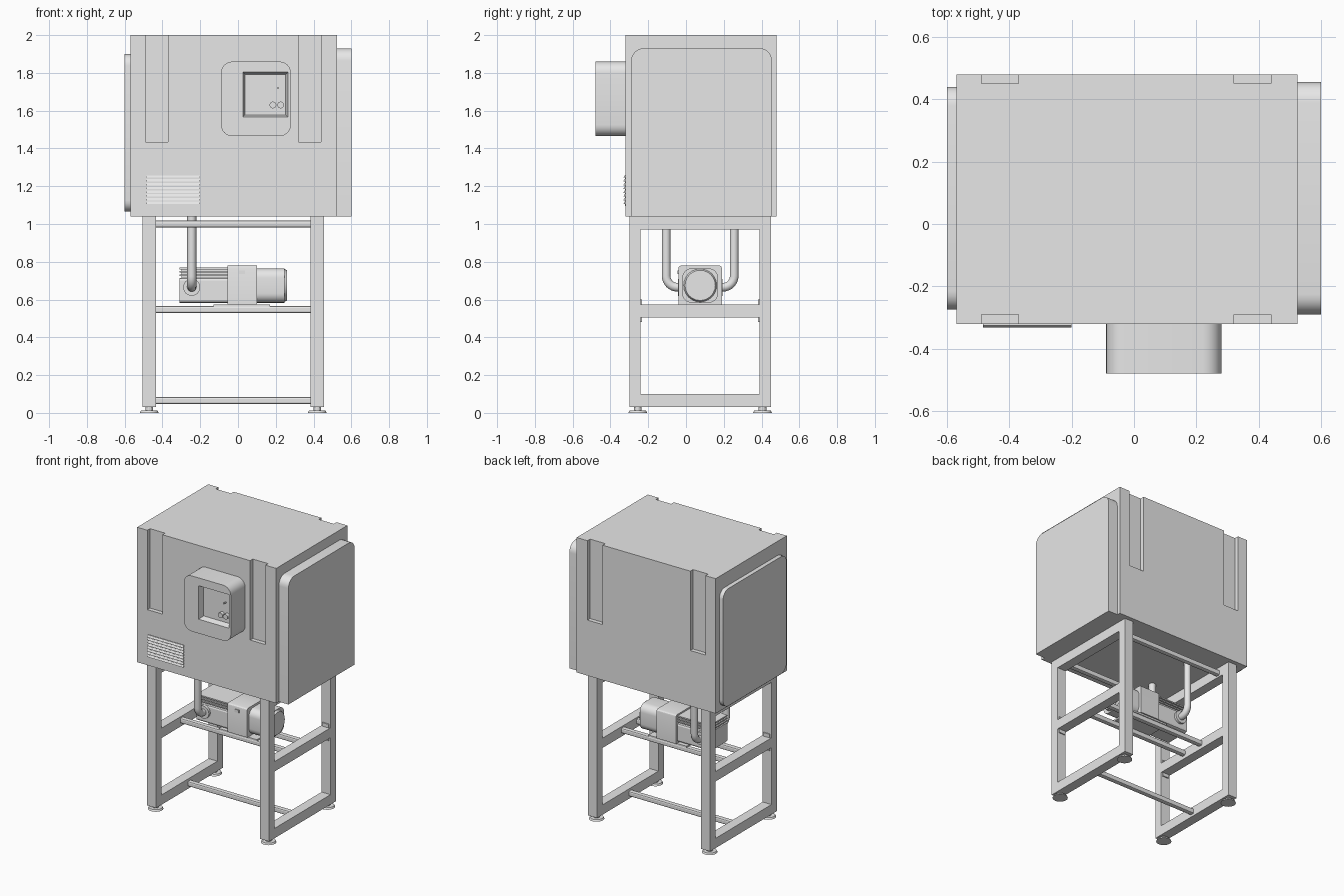
import bpy, bmesh, math
from mathutils import Vector, Matrix

if "Cube" in bpy.data.objects:
    bpy.data.objects.remove(bpy.data.objects["Cube"], do_unlink=True)

GREY = (0.8, 0.8, 0.8, 1)
metal = bpy.data.materials.new("light_grey_metal")
metal.use_nodes = True
metal.diffuse_color = GREY
metal.node_tree.nodes["Principled BSDF"].inputs["Base Color"].default_value = GREY


def finish(name, bm, smooth=False):
    bmesh.ops.recalc_face_normals(bm, faces=bm.faces)
    mesh = bpy.data.meshes.new(name)
    bm.to_mesh(mesh)
    bm.free()
    ob = bpy.data.objects.new(name, mesh)
    bpy.context.collection.objects.link(ob)
    mesh.materials.append(metal)
    if smooth:
        activate(ob)
        bpy.ops.object.shade_smooth_by_angle(angle=math.radians(25))
    return ob


def activate(ob):
    bpy.ops.object.select_all(action='DESELECT')
    ob.select_set(True)
    bpy.context.view_layer.objects.active = ob


def box(name, x, y, z):
    """Box given by its (low, high) range on each axis."""
    bm = bmesh.new()
    bmesh.ops.create_cube(bm, size=1)
    for v in bm.verts:
        v.co = Vector([(r[0] + r[1]) / 2 + c * (r[1] - r[0])
                       for r, c in zip((x, y, z), v.co)])
    return finish(name, bm)


def rounded(name, axis, along, across, z, radius, base_radius=None, steps=6):
    """Rounded rectangle standing upright, extruded along x or y."""
    low = radius if base_radius is None else base_radius
    corners = [(across[1], z[1], radius, -1, -1), (across[0], z[1], radius, 1, -1),
               (across[0], z[0], low, 1, 1), (across[1], z[0], low, -1, 1)]
    points = []
    for k, (u, w, r, su, sw) in enumerate(corners):
        count = steps if r > 0 else 0
        for i in range(count + 1):
            a = math.pi / 2 * (k + i / max(count, 1))
            points.append((u + r * (su + math.cos(a)), w + r * (sw + math.sin(a))))
    bm = bmesh.new()
    verts = [bm.verts.new((along[0], u, w) if axis == 'x' else (u, along[0], w))
             for u, w in points]
    face = bm.faces.new(verts)
    new = bmesh.ops.extrude_face_region(bm, geom=[face])["geom"]
    depth = along[1] - along[0]
    shift = (depth, 0, 0) if axis == 'x' else (0, depth, 0)
    bmesh.ops.translate(bm, vec=shift, verts=[g for g in new if isinstance(g, bmesh.types.BMVert)])
    return finish(name, bm, steps > 2)


def cylinder(name, axis, centre, r, length, r2=None, sides=24):
    bm = bmesh.new()
    bmesh.ops.create_cone(bm, cap_ends=True, segments=sides, radius1=r,
                          radius2=r if r2 is None else r2, depth=length)
    turn = {'x': Matrix.Rotation(math.pi / 2, 4, 'Y'),
            'y': Matrix.Rotation(math.pi / 2, 4, 'X'), 'z': Matrix()}[axis]
    bmesh.ops.transform(bm, matrix=Matrix.Translation(centre) @ turn, verts=bm.verts)
    return finish(name, bm, True)


def cut(ob, cutter):
    activate(ob)
    mod = ob.modifiers.new("cut", 'BOOLEAN')
    mod.operation = 'DIFFERENCE'
    mod.solver = 'EXACT'
    mod.object = cutter
    bpy.ops.object.modifier_apply(modifier=mod.name)
    bpy.data.objects.remove(cutter, do_unlink=True)


# Cabinet with four vertical slots open at the top
cabinet = box("cabinet", (-0.57, 0.525), (-0.32, 0.48), (1.04, 2.0))
for x in ((-0.49, -0.37), (0.32, 0.44)):
    for y in ((-0.4, -0.29), (0.45, 0.56)):
        cut(cabinet, box("slot_cutter", x, y, (1.435, 2.1)))

# Door and opposite side panel
rounded("door", 'x', (0.525, 0.6), (-0.29, 0.455), (1.04, 1.93), 0.065, 0)
rounded("side_panel", 'x', (-0.6, -0.57), (-0.275, 0.44), (1.065, 1.9), 0.06)

# Control box with a tapered recess, knobs and a small switch
control = rounded("control_box", 'y', (-0.48, -0.32), (-0.09, 0.28), (1.465, 1.86), 0.06)
recess = box("recess_cutter", (0.02, 0.27), (-0.5, -0.44), (1.56, 1.81))
for v in recess.data.vertices:
    if v.co.y > -0.47:
        v.co.x = 0.145 + (v.co.x - 0.145) * 0.86
        v.co.z = 1.685 + (v.co.z - 1.685) * 0.86
cut(control, recess)
for x in (0.185, 0.226):
    cylinder("control_knob", 'y', (x, -0.45, 1.63), 0.018, 0.03, sides=16)
cylinder("control_switch", 'y', (0.212, -0.45, 1.72), 0.005, 0.025, sides=10)

# Louvred vent
box("vent_plate", (-0.485, -0.2), (-0.324, -0.32), (1.095, 1.26))
for i in range(8):
    z = 1.105 + i * 0.02
    slat = box("vent_slat", (-0.485, -0.2), (-0.332, -0.322), (z, z + 0.013))
    for v in slat.data.vertices:
        if v.co.y < -0.33 and v.co.z > z + 0.01:
            v.co.y = -0.325

# Two closed side frames with a middle rail, brackets and feet
SIDES = ((-0.505, -0.435), (0.385, 0.455))
for x in SIDES:
    mid = (x[0] + x[1]) / 2
    for y in ((-0.3, -0.24), (0.39, 0.45)):
        box("leg", x, y, (0.03, 1.04))
    for z in ((0.03, 0.1), (0.505, 0.575), (0.97, 1.04)):
        box("side_rail", x, (-0.24, 0.39), z)
    for y in ((-0.24, -0.232), (0.382, 0.39)):
        box("rail_bracket", (x[0] + 0.01, x[1] - 0.01), y, (0.48, 0.6))
    for y in (-0.255, 0.405):
        cylinder("foot_pad", 'z', (mid, y, 0.006), 0.05, 0.012, 0.044)
        cylinder("foot_stem", 'z', (mid, y, 0.023), 0.02, 0.03, sides=12)

# Cross bars between the side frames
for y, z in ((-0.2, 1.0), (0.34, 1.0), (-0.01, 0.547), (0.16, 0.547), (0.075, 0.065)):
    rounded("cross_bar", 'x', (-0.435, 0.385), (y - 0.018, y + 0.018),
            (z - 0.018, z + 0.018), 0.009, steps=2)

# Pump: base, gearbox, motor and finned head
box("pump_base", (-0.13, 0.17), (-0.03, 0.18), (0.563, 0.575))
rounded("pump_block", 'x', (-0.055, 0.1), (-0.04, 0.19), (0.575, 0.78), 0.015, 0, steps=3)
box("block_label", (0.005, 0.038), (-0.046, -0.04), (0.735, 0.755))
rounded("pump_motor", 'x', (0.1, 0.245), (-0.02, 0.17), (0.583, 0.765), 0.05)
cylinder("motor_cap", 'x', (0.252, 0.075, 0.675), 0.088, 0.016, 0.08)
rounded("pump_head", 'x', (-0.31, -0.055), (-0.025, 0.175), (0.583, 0.715), 0.015, steps=2)
for i in range(3):
    z = 0.715 + i * 0.018
    box("head_neck", (-0.3, -0.055), (-0.012, 0.162), (z, z + 0.009))
    box("head_fin", (-0.31, -0.055), (-0.022, 0.172), (z + 0.009, z + 0.018))

# Bent hoses from the cabinet to both sides of the pump
for side in (-1, 1):
    mid_y, reach, bend, z = 0.075, 0.18, 0.06, 0.665
    path = [(reach, 1.045)]
    for i in range(9):
        a = math.pi / 2 * i / 8
        path.append((reach - bend + bend * math.cos(a), z + bend - bend * math.sin(a)))
    path.append((0.09, z))
    curve = bpy.data.curves.new("hose", 'CURVE')
    curve.dimensions = '3D'
    curve.bevel_depth = 0.024
    curve.bevel_resolution = 3
    curve.use_fill_caps = True
    spline = curve.splines.new('POLY')
    spline.points.add(len(path) - 1)
    for p, (d, h) in zip(spline.points, path):
        p.co = (-0.245, mid_y + side * d, h, 1)
    curve.materials.append(metal)
    bpy.context.collection.objects.link(bpy.data.objects.new("hose", curve))
    cylinder("hose_flange", 'y', (-0.245, mid_y + side * 0.107, z), 0.045, 0.02)
